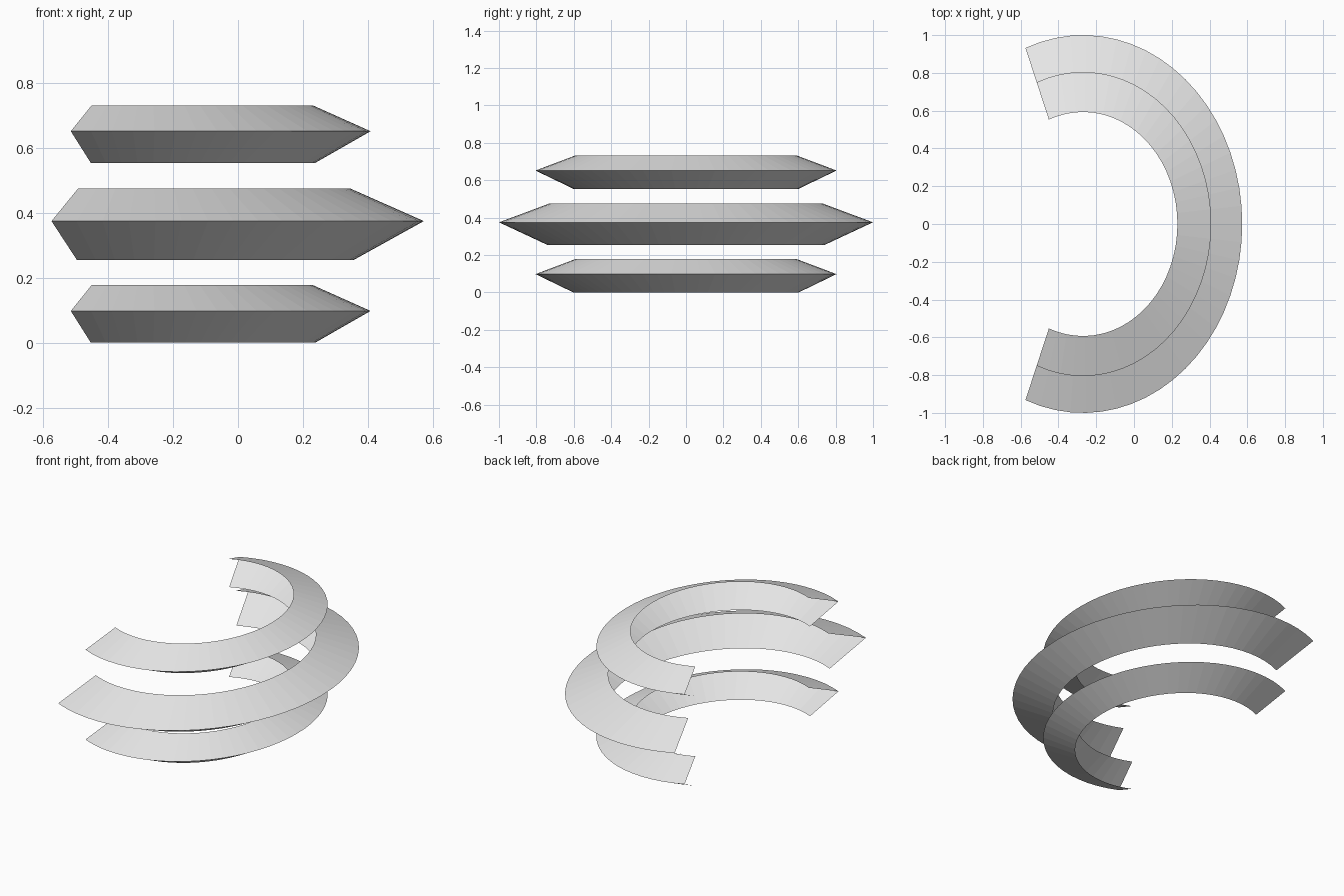
import bpy
import bmesh
from math import cos, sin, radians

cube = bpy.data.objects.get("Cube")
if cube:
    bpy.data.objects.remove(cube, do_unlink=True)

grey = bpy.data.materials.new("light_grey")
grey.use_nodes = True
colour = (0.8, 0.8, 0.8, 1)
grey.diffuse_color = colour
grey.node_tree.nodes["Principled BSDF"].inputs["Base Color"].default_value = colour

CENTRE_X = -0.27     # centre of the elliptical sweep
ASPECT = 0.843       # x radius relative to y radius
HALF_ARC = radians(111.2)
SEGMENTS = 40


def band(name, profile):
    """Sweep an open (radius, height) profile round the elliptical arc."""
    bm = bmesh.new()
    rows = []
    for i in range(SEGMENTS + 1):
        a = HALF_ARC * (2 * i / SEGMENTS - 1)
        rows.append([bm.verts.new((CENTRE_X + ASPECT * r * cos(a), r * sin(a), z))
                     for r, z in profile])
    for r0, r1 in zip(rows, rows[1:]):
        for j in range(len(profile) - 1):
            bm.faces.new((r0[j], r1[j], r1[j + 1], r0[j + 1]))
    mesh = bpy.data.meshes.new(name)
    bm.to_mesh(mesh)
    bm.free()
    mesh.materials.append(grey)
    obj = bpy.data.objects.new(name, mesh)
    bpy.context.collection.objects.link(obj)


# V-shaped bands: lower lip, outer ridge, upper lip
small = [(0.602, 0.0), (0.805, 0.098), (0.593, 0.178)]
band("lower_band", small)
band("middle_band", [(0.743, 0.255), (1.0, 0.375), (0.732, 0.475)])
band("upper_band", [(r, z + 0.554) for r, z in small])
